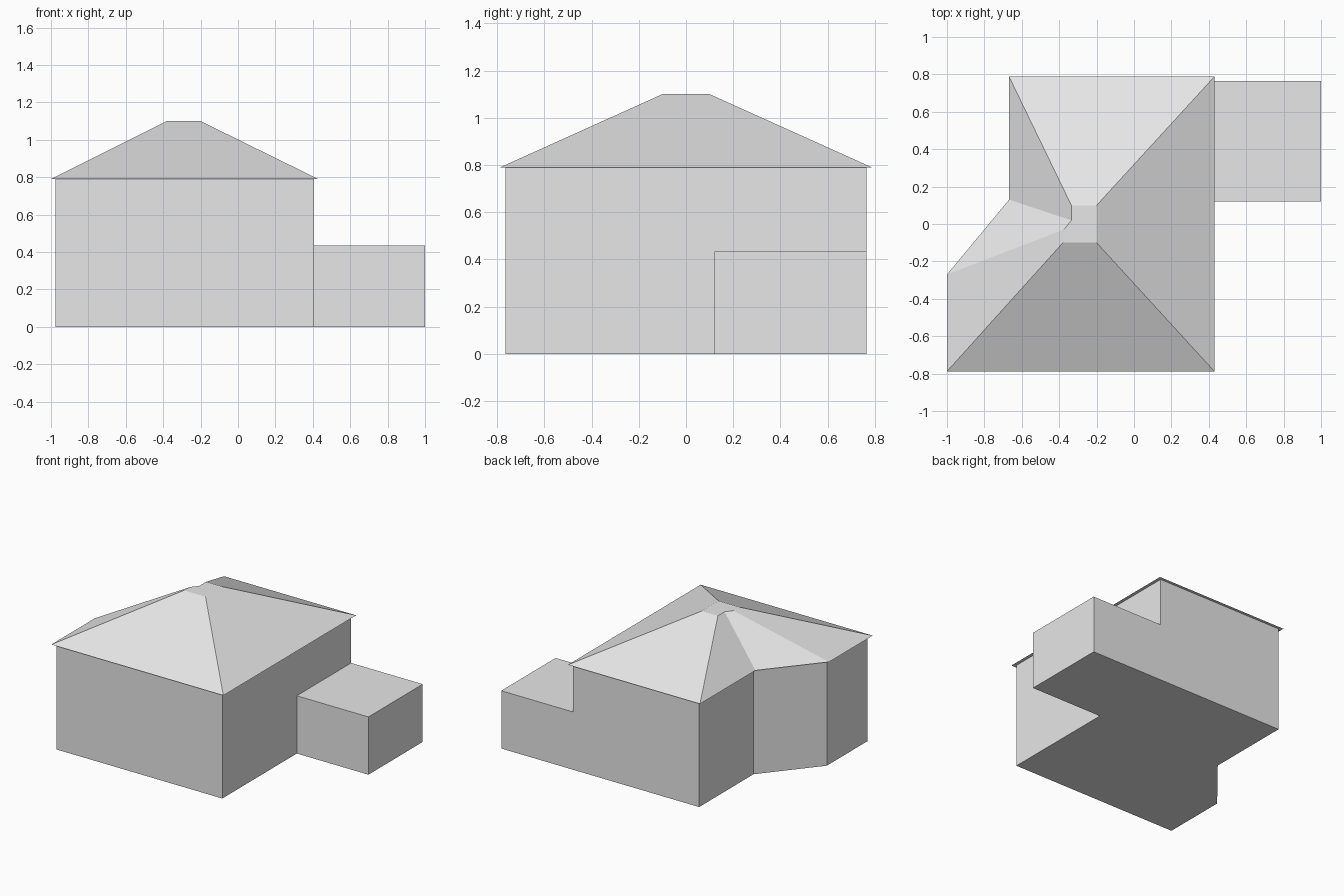
import bpy
import bmesh

cube = bpy.data.objects.get("Cube")
if cube:
    bpy.data.objects.remove(cube, do_unlink=True)

# Single matte grey for the whole house
grey = bpy.data.materials.new("plain grey")
grey.use_nodes = True
grey.diffuse_color = (0.8, 0.8, 0.8, 1)
bsdf = next(n for n in grey.node_tree.nodes if n.type == "BSDF_PRINCIPLED")
bsdf.inputs["Base Color"].default_value = (0.8, 0.8, 0.8, 1)


def loft(name, lower, z0, upper, z1):
    """Closed solid between two outlines with matching corners."""
    bm = bmesh.new()
    a = [bm.verts.new((x, y, z0)) for x, y in lower]
    b = [bm.verts.new((x, y, z1)) for x, y in upper]
    n = len(a)
    bm.faces.new(a[::-1])
    bm.faces.new(b)
    for i in range(n):
        j = (i + 1) % n
        bm.faces.new((a[i], a[j], b[j], b[i]))
    bmesh.ops.recalc_face_normals(bm, faces=bm.faces)
    mesh = bpy.data.meshes.new(name)
    bm.to_mesh(mesh)
    bm.free()
    mesh.materials.append(grey)
    obj = bpy.data.objects.new(name, mesh)
    bpy.context.collection.objects.link(obj)
    return obj


EAVES, RIDGE, WING_TOP = 0.79, 1.10, 0.434

# Main block with its cut-in, slanted back corner
walls = [(-0.975, -0.765), (0.405, -0.765), (0.405, 0.765),
         (-0.645, 0.765), (-0.645, 0.12), (-0.975, -0.28)]
loft("house_walls", walls, 0, walls, EAVES)

# Hipped roof rising to a small flat top
eaves = [(-1, -0.788), (0.43, -0.788), (0.43, 0.788),
         (-0.668, 0.788), (-0.668, 0.13), (-1, -0.27)]
flat_top = [(-0.38, -0.1), (-0.2, -0.1), (-0.2, 0.1),
            (-0.335, 0.1), (-0.335, 0.02), (-0.375, -0.03)]
loft("hipped_roof", eaves, EAVES, flat_top, RIDGE)

# Low side wing with a thin flat roof
wing = [(0.405, 0.12), (1, 0.12), (1, 0.765), (0.405, 0.765)]
loft("wing_walls", wing, 0, wing, WING_TOP - 0.006)
loft("wing_flat_roof", wing, WING_TOP - 0.006, wing, WING_TOP)
